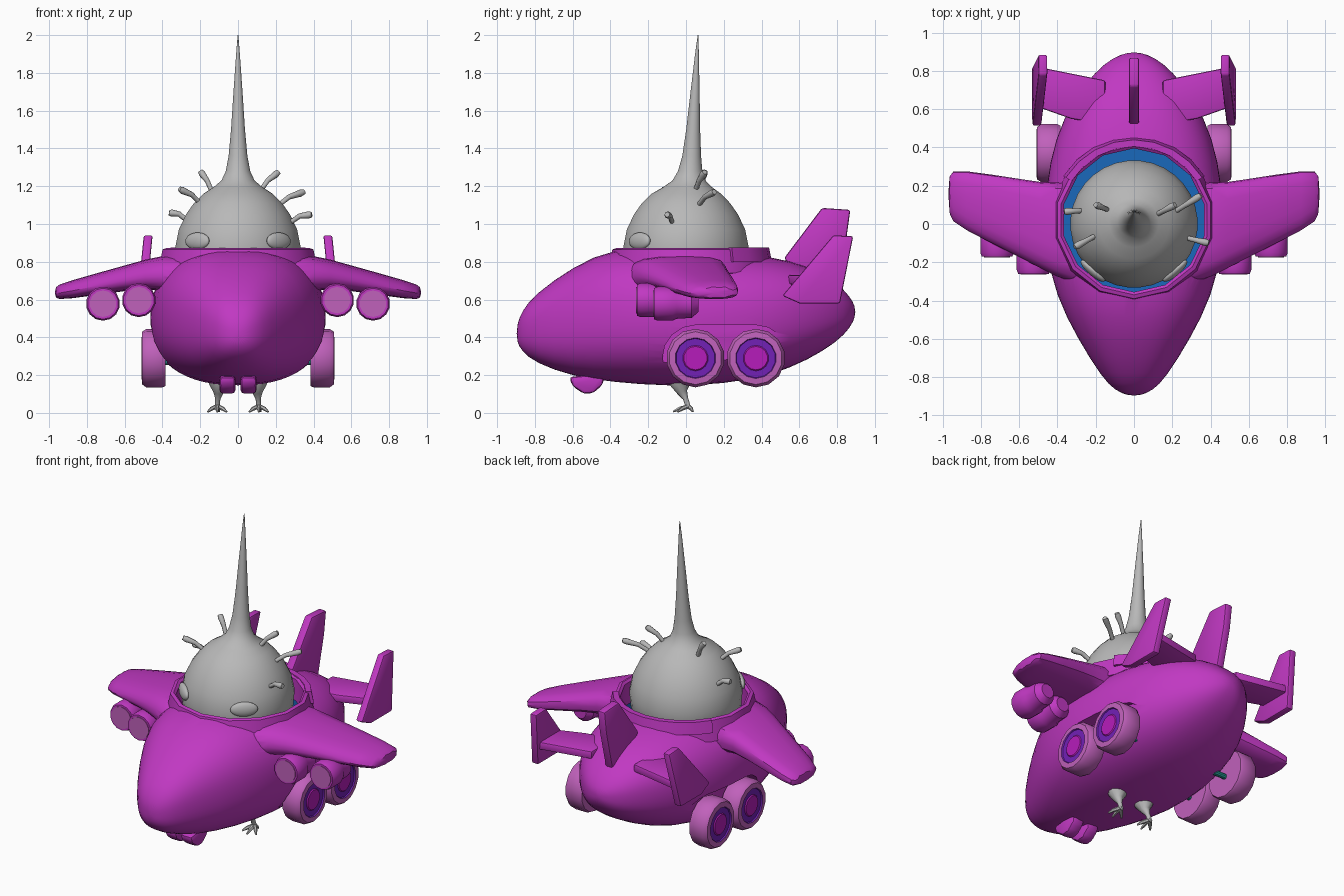
import bpy, bmesh, math
from mathutils import Vector

if "Cube" in bpy.data.objects:
    bpy.data.objects.remove(bpy.data.objects["Cube"])


def mat(name, rgb):
    m = bpy.data.materials.new(name)
    m.diffuse_color = (*rgb, 1)
    m.use_nodes = True
    m.node_tree.nodes["Principled BSDF"].inputs["Base Color"].default_value = m.diffuse_color
    return m


MAGENTA = mat("magenta_paint", (0.53, 0.04, 0.54))
PINK = mat("pink_rubber", (0.53, 0.12, 0.5))
VIOLET = mat("violet_hub", (0.17, 0.015, 0.47))
BRIGHT = mat("bright_hub_centre", (0.47, 0.012, 0.5))
GREY = mat("grey_skin", (0.48, 0.48, 0.48))
BLUE = mat("blue_interior", (0.01, 0.14, 0.5))
TEAL = mat("teal_axle", (0.02, 0.33, 0.3))


def smooth(ob, angle=35):
    bpy.ops.object.select_all(action='DESELECT')
    ob.select_set(True)
    bpy.context.view_layer.objects.active = ob
    bpy.ops.object.shade_smooth_by_angle(angle=math.radians(angle))


def bake(ob):
    dg = bpy.context.evaluated_depsgraph_get()
    me = bpy.data.meshes.new_from_object(ob.evaluated_get(dg))
    ob.modifiers.clear()
    ob.data = me


def loft(name, rings, mats, pick=None, caps=True, loop=False, subsurf=0, bevel=0, angle=35):
    """Skin equal-length point rings; pick(i) gives the material slot of band i."""
    bm = bmesh.new()
    vs = [[bm.verts.new(p) for p in r] for r in rings]
    n = len(rings[0])
    for i in range(len(vs) if loop else len(vs) - 1):
        a, b = vs[i], vs[(i + 1) % len(vs)]
        for k in range(n):
            f = bm.faces.new((a[k], a[(k + 1) % n], b[(k + 1) % n], b[k]))
            f.material_index = pick(i) if pick else 0
    if caps and not loop:
        for r, i in ((vs[0], 0), (vs[-1], len(vs) - 1)):
            bm.faces.new(r).material_index = pick(i) if pick else 0
    bmesh.ops.recalc_face_normals(bm, faces=bm.faces)
    me = bpy.data.meshes.new(name)
    bm.to_mesh(me)
    bm.free()
    ob = bpy.data.objects.new(name, me)
    bpy.context.collection.objects.link(ob)
    for m in mats:
        me.materials.append(m)
    if bevel:
        mod = ob.modifiers.new("bevel", 'BEVEL')
        mod.width, mod.segments = bevel, 2
    if subsurf:
        ob.modifiers.new("subsurf", 'SUBSURF').levels = subsurf
    if bevel or subsurf:
        bake(ob)
    smooth(ob, angle)
    return ob


def turned(axis, centre, profile, n):
    """Rings of a lathe: profile is (offset along axis, radius)."""
    c = Vector(centre)
    rings = []
    for a, r in profile:
        ring = []
        for k in range(n):
            t = 2 * math.pi * (k + 0.5) / n
            u, v = r * math.cos(t), r * math.sin(t)
            ring.append(c + Vector({'x': (a, u, v), 'y': (u, a, v), 'z': (u, v, a)}[axis]))
        rings.append(ring)
    return rings


def tube(name, pts, radii, n=8, m=GREY):
    pts = [Vector(p) for p in pts]
    rings = []
    for i, p in enumerate(pts):
        d = pts[min(i + 1, len(pts) - 1)] - pts[max(i - 1, 0)]
        q = d.to_track_quat('Z', 'Y')
        rings.append([p + q @ Vector((radii[i] * math.cos(2 * math.pi * k / n),
                                      radii[i] * math.sin(2 * math.pi * k / n), 0)) for k in range(n)])
    return loft(name, rings, [m], angle=50)


def plate(name, outline, x0, x1, bevel=0.012):
    """Upright fin from a (y, z) outline."""
    return loft(name, [[(x, y, z) for y, z in outline] for x in (x0, x1)], [MAGENTA], bevel=bevel)


def boolean(ob, cutter, op):
    mod = ob.modifiers.new("bool", 'BOOLEAN')
    mod.operation, mod.object, mod.solver = op, cutter, 'EXACT'
    mod.material_mode = 'TRANSFER'
    bake(ob)
    bpy.data.objects.remove(cutter)


# hull: rounded sections (y, half width, top, bottom)
stations = [(-.897, .03, .46, .38), (-.87, .10, .54, .325), (-.8, .17, .63, .265), (-.6, .295, .775, .19),
            (-.38, .41, .88, .16), (-.1, .475, .868, .138), (.2, .465, .855, .15), (.45, .415, .83, .195),
            (.65, .32, .78, .28), (.8, .2, .69, .375), (.87, .11, .615, .45), (.897, .03, .56, .51)]


def section(y, w, top, bot, n=28, e=2 / 2.4):
    ring = []
    for k in range(n):
        c, s = math.cos(2 * math.pi * k / n), math.sin(2 * math.pi * k / n)
        ring.append((w * math.copysign(abs(c) ** e, c), y,
                     (top + bot) / 2 + (top - bot) / 2 * math.copysign(abs(s) ** e, s)))
    return ring


hull = loft("hull", [section(*s) for s in stations], [MAGENTA], subsurf=1)

# wings: sections (x, front, back, low, high), merged into the hull
wing_sections = [(.2, -.37, .24, .60, .85), (.42, -.28, .21, .655, .835), (.55, -.205, .23, .655, .795),
                 (.93, -.02, .29, .595, .69), (.972, .03, .275, .605, .67)]
for s in (-1, 1):
    rings = []
    for x, f, b, lo, hi in wing_sections:
        h = hi - lo
        rings.append([(s * x, y, z) for y, z in
                      ((f, lo + .4 * h), (f + .03, lo + .1 * h), (f + .1, lo), (b - .06, lo), (b, lo + .2 * h),
                       (b, lo + .75 * h), (b - .05, hi), (f + .12, hi), (f + .03, lo + .8 * h))])
    boolean(hull, loft("wing", rings, [MAGENTA], subsurf=1), 'UNION')

# wheel wells and cockpit opening
for s in (-1, 1):
    arc = [(.37 + .175 * math.cos(t), .29 + .175 * math.sin(t)) for t in [math.pi * (k / 8 - .5) for k in range(9)]]
    arc += [(.05 - .175 * math.cos(t), .29 - .175 * math.sin(t)) for t in [math.pi * (k / 8 - .5) for k in range(9)]]
    boolean(hull, loft("well", [[(s * x, y, z) for y, z in arc] for x in (.375, .7)], [MAGENTA]), 'DIFFERENCE')
boolean(hull, loft("cockpit", turned('z', (0, .02, 0), [(.62, .395), (1.2, .395)], 14), [BLUE]), 'DIFFERENCE')
smooth(hull, 35)

# cockpit rim, and the raised collar around its back
loft("cockpit_rim", turned('z', (0, .02, 0), [(.72, .375), (.86, .375), (.872, .39), (.865, .41), (.74, .435)], 14),
     [MAGENTA], loop=True)
collar = []
for k in range(9):
    t = math.radians(32 + 116 * k / 8)
    collar.append([(r * math.cos(t), .02 + r * math.sin(t), z)
                   for r, z in ((.38, .80), (.385, .875), (.42, .875), (.435, .80))])
loft("cockpit_collar", collar, [MAGENTA])

# head drawn out into a leaning spike: (z, radius, y)
head_profile = [(.54, .02, 0), (.56, .11, 0), (.62, .215, 0), (.70, .29, 0), (.79, .325, 0), (.88, .333, 0),
                (.97, .315, 0), (1.05, .277, 0), (1.11, .235, 0), (1.16, .185, .002), (1.195, .13, .008),
                (1.23, .088, .016), (1.28, .065, .022), (1.36, .05, .03), (1.5, .037, .038),
                (1.7, .024, .048), (1.9, .01, .058), (2.0, .002, .064)]
loft("head", [turned('z', (0, y, 0), [(z, r)], 32)[0] for z, r, y in head_profile], [GREY], angle=60)

# eyes: flattened domes facing outward
for s in (-1, 1):
    bpy.ops.mesh.primitive_uv_sphere_add(segments=20, ring_count=12, location=(s * .215, -.245, .91))
    eye = bpy.context.object
    eye.name = "eye"
    eye.scale = (.082, .025, .045)
    eye.rotation_euler = (math.radians(-5), 0, s * math.radians(41))
    eye.data.materials.append(GREY)
    smooth(eye, 60)

# curved hair stalks: root and tip
hairs = [((.10, .04, 1.15), (.215, .10, 1.275)), ((.19, .05, 1.08), (.35, .15, 1.17)),
         ((.265, -.07, 1.0), (.39, -.10, 1.05)), ((-.125, .07, 1.14), (-.2, .10, 1.28)),
         ((-.18, -.05, 1.09), (-.31, -.12, 1.185)), ((-.26, .07, 1.01), (-.365, .065, 1.06))]
for a, b in hairs:
    a, b = Vector(a), Vector(b)
    mid = (a + b) / 2 + Vector((0, 0, .018))
    tube("hair", [a, mid, a.lerp(b, .88) + Vector((0, 0, .004)), b], [.012, .014, .019, .014])

# legs and clawed feet
for s in (-1, 1):
    tube("leg", [(s * .1, -.03, .19), (s * .1, -.03, .15), (s * .103, -.02, .11), (s * .107, -.002, .075),
                 (s * .11, .012, .03)], [.065, .055, .028, .014, .014], 12)
    for dx, dy in ((-.05, -.055), (0, -.08), (.05, -.055), (.01, .025)):
        tube("toe", [(s * .11, .012, .035), (s * .11 + dx * .6, .012 + dy * .6, .022),
                     (s * .11 + dx, .012 + dy, .006)], [.013, .011, .005], 6)

# chin bumps under the nose
for s in (-1, 1):
    side = [(-.62, .19), (-.60, .14), (-.54, .10), (-.49, .105), (-.44, .15), (-.43, .21)]
    plate("chin_bump", side, s * .014, s * .098, .02)

# wing engines with pale intakes
for s in (-1, 1):
    for x, z, f in ((.525, .597, -.26), (.715, .578, -.17)):
        prof = [(0, .068), (.0, .082), (.02, .09), (.10, .09), (.12, .08), (.2, .075), (.235, .045)]
        loft("engine", turned('y', (s * x, f, z), prof, 14), [MAGENTA, PINK], pick=lambda i: 0)
        loft("engine_intake", turned('y', (s * x, f, z), [(-.004, .07), (.003, .07)], 14), [PINK])

# wheels: tyre, hub ring and centre, with axles
wheel_profile = [(.385, .1), (.385, .148), (.40, .155), (.485, .155), (.507, .14), (.51, .108),
                 (.502, .104), (.502, .068), (.508, .062)]
for s in (-1, 1):
    for y in (.05, .37):
        loft("wheel", turned('x', (0, y, .29), [(s * a, r) for a, r in wheel_profile], 14), [PINK, VIOLET, BRIGHT],
             pick=lambda i: 0 if i < 5 else 1 if i < 7 else 2)
        loft("axle", turned('x', (0, y, .27), [(s * .2, .017), (s * .39, .017)], 10), [TEAL])

# tail fins and the stabilisers that carry the outer pair
plate("centre_fin", [(.52, .82), (.72, 1.085), (.87, 1.075), (.85, .93), (.78, .65), (.6, .7)], -.027, .027)
for s in (-1, 1):
    fin = [(.51, .62), (.78, .94), (.885, .935), (.815, .58), (.60, .58)]
    lean = lambda z: .515 - (z - .58) * .1
    loft("side_fin", [[(s * (lean(z) + d), y, z) for y, z in fin] for d in (-.027, .02)], [MAGENTA], bevel=.01)
    loft("stabiliser", [[(s * x, y, z + h) for x, y, z in
                         ((.15, .52, .68), (.33, .55, .68), (.5, .61, .68), (.5, .82, .68), (.15, .75, .68))]
                        for h in (0, .05)], [MAGENTA], bevel=.01)
